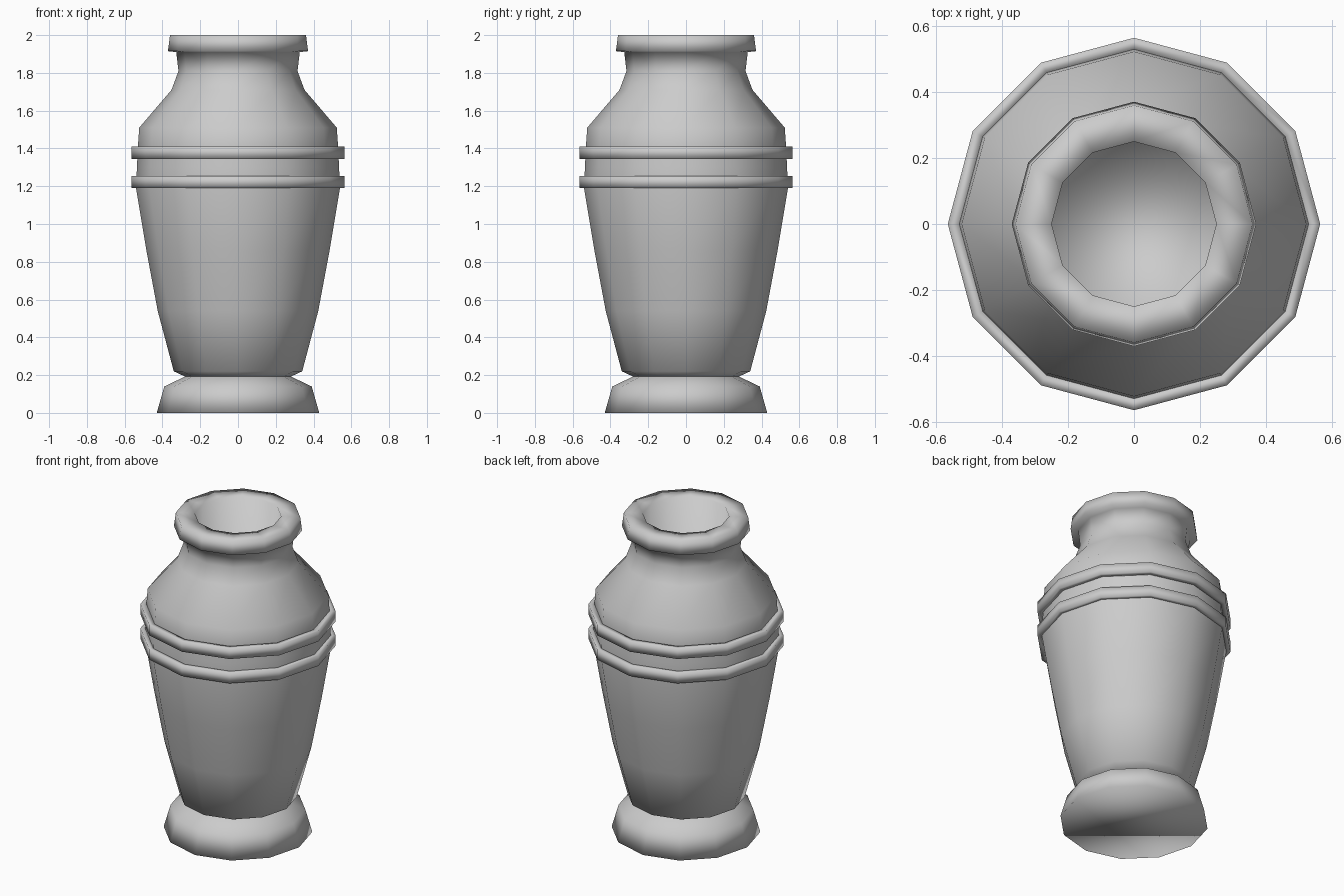
import bpy, bmesh
from math import cos, sin, pi

if "Cube" in bpy.data.objects:
    bpy.data.objects.remove(bpy.data.objects["Cube"])

SIDES = 12


def lathe(name, profile, cap_start=False, cap_end=False, closed=False):
    """Revolve (radius, z) points around z into a smooth 12-sided part."""
    bm = bmesh.new()
    rings = [[bm.verts.new((r * cos(2 * pi * i / SIDES), r * sin(2 * pi * i / SIDES), z))
              for i in range(SIDES)] for r, z in profile]
    pairs = list(zip(rings, rings[1:]))
    if closed:
        pairs.append((rings[-1], rings[0]))
    for a, b in pairs:
        for i in range(SIDES):
            j = (i + 1) % SIDES
            bm.faces.new((a[i], a[j], b[j], b[i]))
    if cap_start:
        bm.faces.new(rings[0][::-1])
    if cap_end:
        bm.faces.new(rings[-1])
    for f in bm.faces:
        f.smooth = True
    mesh = bpy.data.meshes.new(name)
    bm.to_mesh(mesh)
    bm.free()
    obj = bpy.data.objects.new(name, mesh)
    bpy.context.collection.objects.link(obj)
    return obj


# Foot with sloping top
lathe("foot", [(0.43, 0), (0.39, 0.14), (0.275, 0.195)], cap_start=True)

# Body, shoulder, neck, rolled lip and inside of the neck
lathe("body", [
    (0.275, 0.19), (0.34, 0.22), (0.425, 0.54), (0.485, 0.86), (0.54, 1.19),
    (0.535, 1.30), (0.53, 1.41), (0.523, 1.51), (0.352, 1.71), (0.315, 1.81),
    (0.327, 1.91), (0.371, 1.915), (0.36, 2.0), (0.25, 2.0), (0.25, 1.68),
], cap_end=True)

# Two raised belts around the widest part
for name, z in (("lower_belt", 1.19), ("upper_belt", 1.345)):
    lathe(name, [(0.53, z), (0.565, z), (0.565, z + 0.065), (0.53, z + 0.065)], closed=True)
